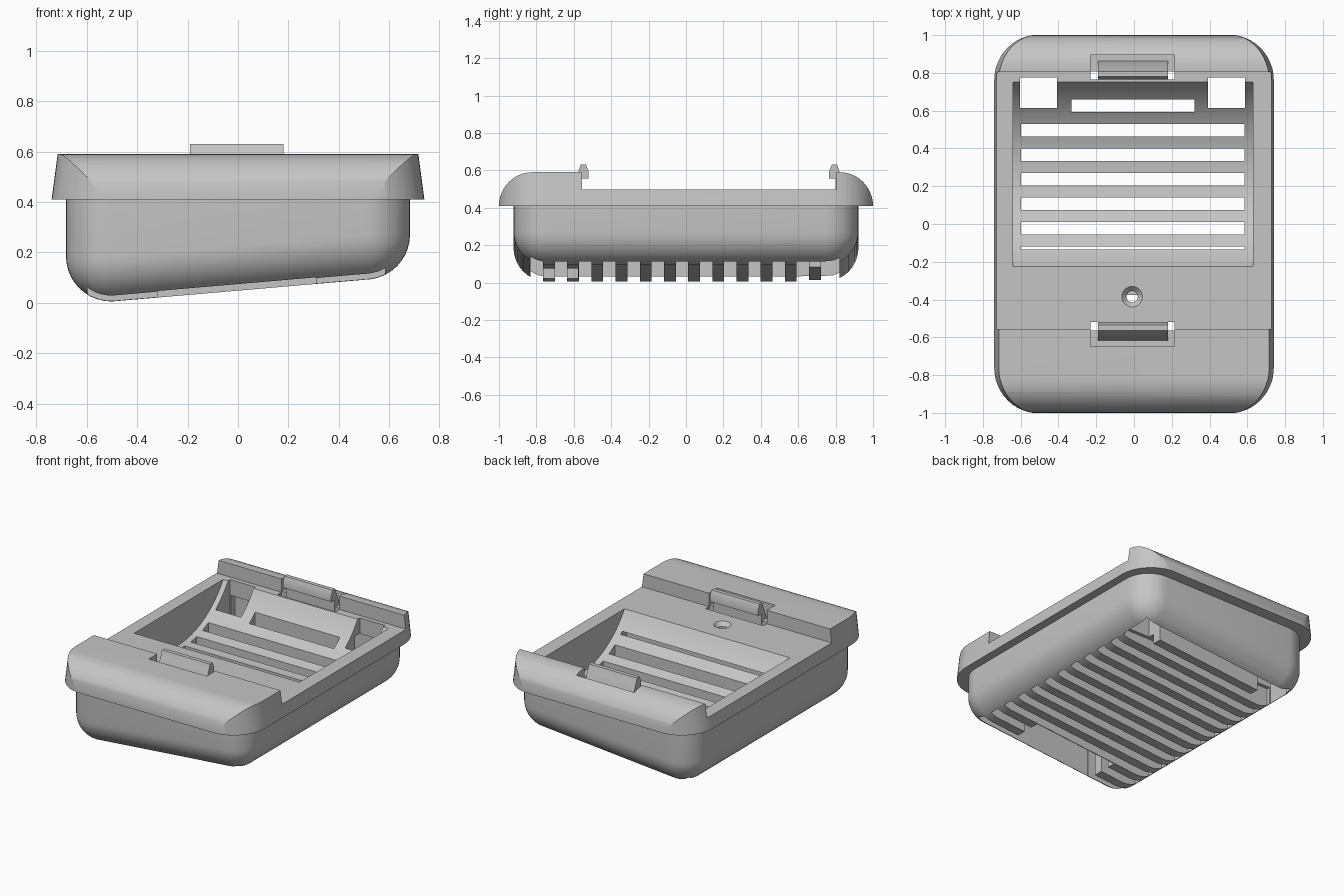
import bpy, bmesh, math

if "Cube" in bpy.data.objects:
    bpy.data.objects.remove(bpy.data.objects["Cube"], do_unlink=True)

SHADE = (0.56, 0.56, 0.56, 1)
grey = bpy.data.materials.new("light_grey_plastic")
grey.use_nodes = True
grey.diffuse_color = SHADE
grey.node_tree.nodes["Principled BSDF"].inputs["Base Color"].default_value = SHADE


def finish(name, bm):
    bmesh.ops.recalc_face_normals(bm, faces=bm.faces[:])
    mesh = bpy.data.meshes.new(name)
    bm.to_mesh(mesh)
    bm.free()
    mesh.materials.append(grey)
    obj = bpy.data.objects.new(name, mesh)
    bpy.context.collection.objects.link(obj)
    return obj


def cube_mesh(x0, x1, y0, y1, z0, z1):
    bm = bmesh.new()
    bmesh.ops.create_cube(bm, size=1)
    for v in bm.verts:
        v.co = (x1 if v.co.x > 0 else x0, y1 if v.co.y > 0 else y0, z1 if v.co.z > 0 else z0)
    return bm


def prism(name, profile, x0, x1):
    """Extrude a (y, z) profile along x."""
    bm = bmesh.new()
    face = bm.faces.new([bm.verts.new((x0, y, z)) for y, z in profile])
    new = bmesh.ops.extrude_face_region(bm, geom=[face])["geom"]
    bmesh.ops.translate(bm, vec=(x1 - x0, 0, 0), verts=[g for g in new if isinstance(g, bmesh.types.BMVert)])
    # close the starting end if the extrusion left it open
    rim_edges = [e for e in bm.edges if e.is_boundary]
    if rim_edges:
        bmesh.ops.contextual_create(bm, geom=rim_edges)
    return finish(name, bm)


def tub(name, hx, hy, top, r):
    """Sloping-floored tub: hull around four corner balls and their upright posts."""
    bm = bmesh.new()
    for sx in (-1, 1):
        for sy in (-1, 1):
            cx, cy = sx * (hx - r), sy * (hy - r)
            cz = 0.048 + 0.086 * cx + r * 1.0037
            rings = [(r * math.cos(a), cz - r * math.sin(a))
                     for a in (i * math.pi / 20 for i in range(10))]
            bm.verts.new((cx, cy, cz - r))
            for radius, z in rings + [(r, top)]:
                for s in range(40):
                    t = s * math.pi / 20
                    bm.verts.new((cx + radius * math.cos(t), cy + radius * math.sin(t), z))
    bmesh.ops.convex_hull(bm, input=bm.verts[:])
    bmesh.ops.delete(bm, geom=[v for v in bm.verts if not v.link_faces], context='VERTS')
    bmesh.ops.dissolve_limit(bm, angle_limit=0.002, verts=bm.verts[:], edges=bm.edges[:])
    return finish(name, bm)


def boolean(target, tool, operation='DIFFERENCE'):
    mod = target.modifiers.new("cut", 'BOOLEAN')
    mod.operation = operation
    mod.solver = 'EXACT'
    mod.object = tool
    bpy.context.view_layer.objects.active = target
    bpy.ops.object.modifier_apply(modifier=mod.name)
    bpy.data.objects.remove(tool, do_unlink=True)


def cut_box(*ext):
    boolean(body, finish("cutter", cube_mesh(*ext)))


# Rim: quarter-round ends crossed with a tapered, rounded plan
quarter = [i * math.pi / 24 for i in range(13)]
arc = [(0.82 + 0.18 * math.cos(t), 0.41 + 0.18 * math.sin(t)) for t in quarter]
rim = prism("rim", arc + [(-y, z) for y, z in reversed(arc)], -0.9, 0.9)
bm = cube_mesh(-0.74, 0.74, -1.003, 1.003, 0.3, 0.7)
uprights = [e for e in bm.edges if abs(e.verts[0].co.z - e.verts[1].co.z) > 0.1]
bmesh.ops.bevel(bm, geom=uprights, offset=0.24, segments=12, profile=0.5, affect='EDGES')
for v in bm.verts:
    v.co.x *= 1 - 0.18 * (v.co.z - 0.41)
boolean(rim, finish("plan", bm), 'INTERSECT')

# Solid body with the rim on top and a lowered deck
body = tub("tray_body", 0.683, 0.922, 0.45, 0.18)
boolean(body, rim, 'UNION')
cut_box(-1, 1, -0.557, 0.805, 0.497, 0.8)

# Curved basin: segment of a cylinder lying along x
radius, cy, cz = 0.58, 0.263, 0.81
half = math.acos((cz - 0.497) / radius)
sweep = [half * (i / 16 - 1) for i in range(33)]
basin = [(cy + radius * math.sin(t), cz - radius * math.cos(t)) for t in sweep]
basin += [(basin[-1][0], 0.7), (basin[0][0], 0.7)]
boolean(body, prism("basin_cutter", basin, -0.64, 0.63))

# Deep vent slots between the ribs
for k in range(-8, 5):
    y = 0.237 + 0.1293 * k
    top = 0.15 if k == 3 else 0.388
    back = 0.82 if k == 4 else y + 0.033
    cut_box(-0.597, 0.584, y - 0.033, back, -0.2, top)
cut_box(-0.33, 0.32, 0.594, 0.66, 0.1, 0.45)

# Floor recess at the front and square corner openings at the back
cut_box(-0.32, 0.31, -0.835, -0.577, -0.22, 0.386)
for x0 in (-0.603, 0.392):
    cut_box(x0, x0 + 0.196, 0.615, 0.775, -0.21, 0.7)

# Countersunk screw hole
for r1, r2, z, depth in ((0.03, 0.03, 0.45, 0.2), (0.03, 0.058, 0.486, 0.03)):
    bm = bmesh.new()
    bmesh.ops.create_cone(bm, cap_ends=True, segments=32, radius1=r1, radius2=r2, depth=depth)
    bmesh.ops.translate(bm, vec=(-0.01, -0.385, z), verts=bm.verts[:])
    boolean(body, finish("screw_cutter", bm))

# Clip pockets and spring clips
clip = [(0, 0.43), (0, 0.555), (-0.035, 0.555), (-0.035, 0.595), (-0.02, 0.63),
        (0.008, 0.63), (0.022, 0.59), (0.063, 0.5), (0.063, 0.43)]
clips = []
for name, side, wall in (("back_clip", 1, 0.8), ("front_clip", -1, 0.555)):
    for u0, u1, z0 in ((-0.035, 0.008, 0.3), (-0.002, 0.094, 0.503)):
        ya, yb = sorted((side * (wall + u0), side * (wall + u1)))
        cut_box(-0.23, 0.215, ya, yb, z0, 0.75)
    clips.append(prism(name, [(side * (wall + u), z) for u, z in clip], -0.19, 0.18))

# Smooth rounded areas, keep crisp edges
bpy.ops.object.select_all(action='DESELECT')
for obj in [body] + clips:
    obj.select_set(True)
bpy.context.view_layer.objects.active = body
bpy.ops.object.shade_smooth_by_angle(angle=math.radians(30))
